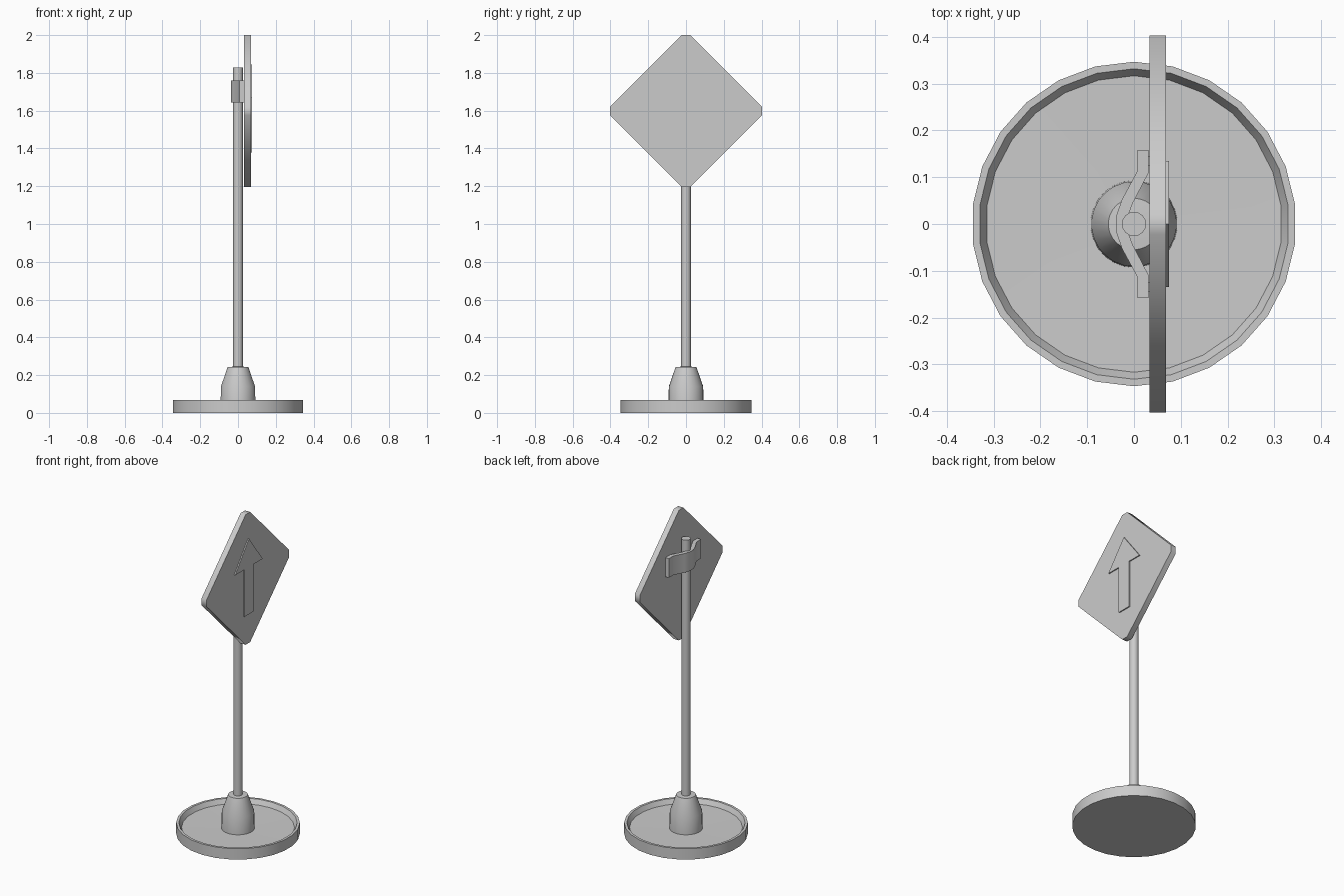
import bpy, bmesh, math

if "Cube" in bpy.data.objects:
    bpy.data.objects.remove(bpy.data.objects["Cube"])


def finish(name, bm, angle):
    bmesh.ops.recalc_face_normals(bm, faces=bm.faces[:])
    me = bpy.data.meshes.new(name)
    bm.to_mesh(me)
    bm.free()
    ob = bpy.data.objects.new(name, me)
    bpy.context.collection.objects.link(ob)
    bpy.ops.object.select_all(action='DESELECT')
    ob.select_set(True)
    bpy.context.view_layer.objects.active = ob
    bpy.ops.object.shade_smooth_by_angle(angle=math.radians(angle))
    return ob


def lathe(name, profile, sides, angle):
    """Revolve (radius, z) points about z and cap both ends."""
    bm = bmesh.new()
    rings = []
    for r, z in profile:
        ts = [math.pi / 2 + 2 * math.pi * i / sides for i in range(sides)]
        rings.append([bm.verts.new((r * math.cos(t), r * math.sin(t), z)) for t in ts])
    for a, b in zip(rings, rings[1:]):
        for i in range(sides):
            j = (i + 1) % sides
            bm.faces.new((a[i], a[j], b[j], b[i]))
    bm.faces.new(rings[0])
    bm.faces.new(rings[-1])
    return finish(name, bm, angle)


def prism(name, points, offset, angle=30):
    """Extrude a closed outline of 3D points along an offset."""
    bm = bmesh.new()
    face = bm.faces.new([bm.verts.new(p) for p in points])
    new = bmesh.ops.extrude_face_region(bm, geom=[face])['geom']
    verts = [v for v in new if isinstance(v, bmesh.types.BMVert)]
    bmesh.ops.translate(bm, verts=verts, vec=offset)
    return finish(name, bm, angle)


# Dished base with raised rim and tapered hub
lathe("base", [(0.347, 0), (0.347, 0.067), (0.332, 0.067), (0.317, 0.038),
               (0.093, 0.035), (0.091, 0.14), (0.055, 0.243), (0.02, 0.245)], 26, 60)

# Pole
lathe("pole", [(0.026, 0.2), (0.026, 1.828)], 16, 40)

# Diamond sign plate with clipped corners
cz, h, c = 1.598, 0.403, 0.022
corners = [(h, -c), (h, c), (c, h), (-c, h), (-h, c), (-h, -c), (-c, -h), (c, -h)]
prism("sign_plate", [(0.033, y, cz + z) for y, z in corners], (0.035, 0, 0), 50)

# Raised arrow
half = [(0.044, 1.378), (0.044, 1.67), (0.135, 1.67)]
arrow = half + [(0, 1.845)] + [(-y, z) for y, z in reversed(half)]
prism("arrow", [(0.066, y, z) for y, z in arrow], (0.009, 0, 0))

# Bent clamp strap behind the pole
outer = [(0.007, 0.158), (0.007, 0.113), (-0.026, 0.052), (-0.038, 0.017)]
inner = [(0.031, 0.158), (0.031, 0.109), (-0.003, 0.044), (-0.014, 0.014)]


def mirrored(pts):
    return pts + [(x, -y) for x, y in reversed(pts)]


strap = mirrored(outer) + mirrored(inner)[::-1]
prism("clamp_strap", [(x, y, 1.642) for x, y in strap], (0, 0, 0.118))

# Bolts joining the strap tabs to the plate
for side in (-1, 1):
    bm = bmesh.new()
    bmesh.ops.create_cube(bm, size=1)
    bmesh.ops.scale(bm, verts=bm.verts, vec=(0.012, 0.02, 0.02))
    bmesh.ops.translate(bm, verts=bm.verts, vec=(0.032, side * 0.134, 1.7))
    finish("strap_bolt", bm, 30)
